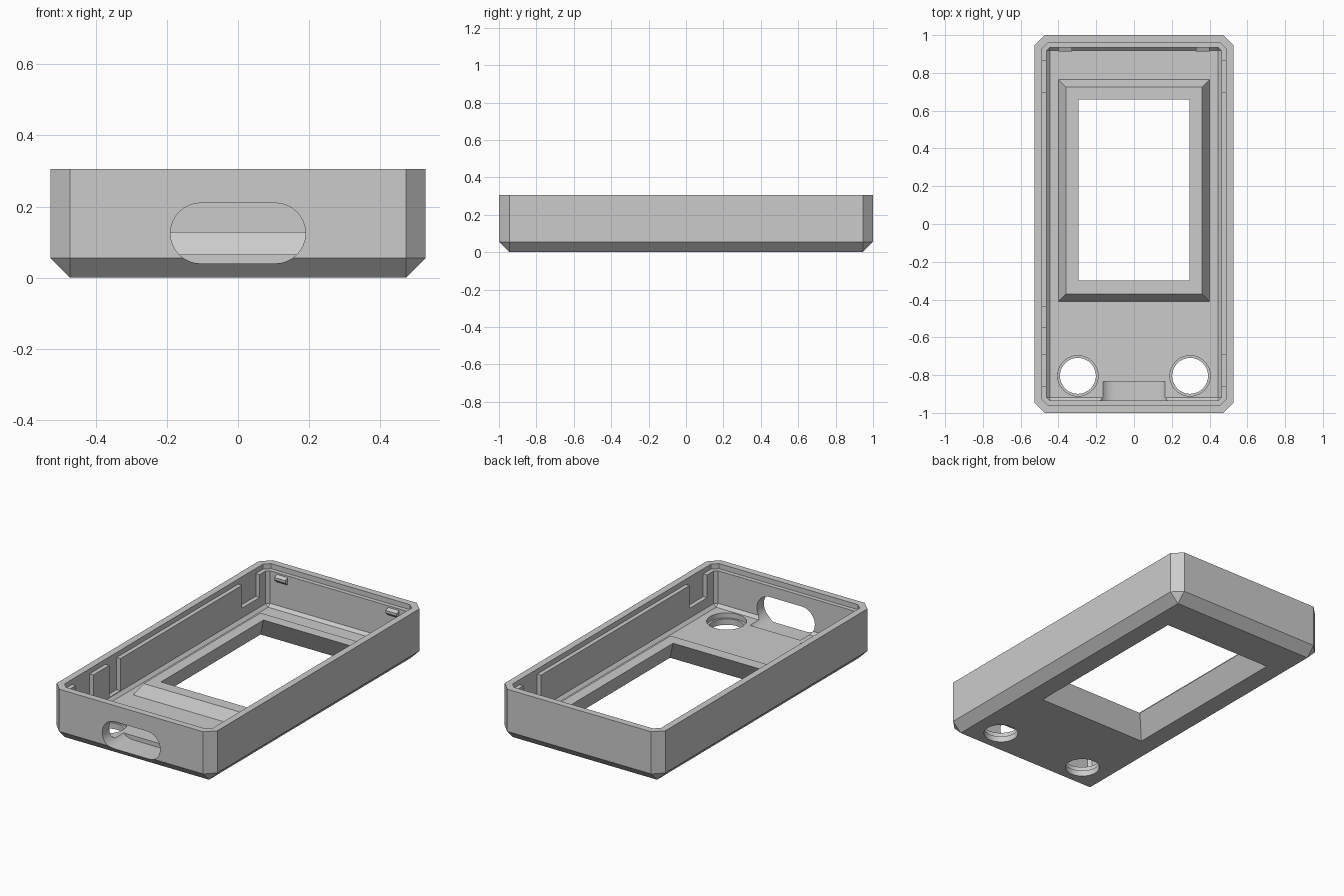
import bpy, bmesh, math
from mathutils import Matrix

HX, HY, TOP, CH = 0.527, 1.0, 0.305, 0.055   # outer half sizes, height, chamfer
WALL, LIP = 0.065, 0.04                      # wall thickness, rim thickness

if "Cube" in bpy.data.objects:
    bpy.data.objects.remove(bpy.data.objects["Cube"], do_unlink=True)

grey = bpy.data.materials.new("mid_grey")
grey.use_nodes = True
color = (0.6, 0.6, 0.6, 1)
grey.diffuse_color = color
grey.node_tree.nodes["Principled BSDF"].inputs["Base Color"].default_value = color


def add_object(name, bm):
    bmesh.ops.recalc_face_normals(bm, faces=bm.faces)
    mesh = bpy.data.meshes.new(name)
    bm.to_mesh(mesh)
    bm.free()
    mesh.materials.append(grey)
    obj = bpy.data.objects.new(name, mesh)
    bpy.context.collection.objects.link(obj)
    return obj


def hull(name, points):
    """Convex solid around the points, with flat faces merged."""
    bm = bmesh.new()
    for p in points:
        bm.verts.new(p)
    bmesh.ops.convex_hull(bm, input=bm.verts)
    bmesh.ops.dissolve_limit(bm, angle_limit=0.01, verts=bm.verts, edges=bm.edges)
    return add_object(name, bm)


def rect(x0, x1, y0, y1, z):
    return [(x, y, z) for x in (x0, x1) for y in (y0, y1)]


def ring(t, z):
    """Chamfered outline, set inward by t."""
    x, y, c = HX - t, HY - t, CH - t * (2 - math.sqrt(2))
    return [(sx * a, sy * b, z) for sx in (-1, 1) for sy in (-1, 1)
            for a, b in ((x - c, y), (x, y - c))]


def box(name, x0, x1, y0, y1, z0, z1):
    return hull(name, rect(x0, x1, y0, y1, z0) + rect(x0, x1, y0, y1, z1))


def cylinder(name, radius, x, y, z0, z1):
    bm = bmesh.new()
    bmesh.ops.create_cone(bm, cap_ends=True, segments=48, radius1=radius, radius2=radius,
                          depth=z1 - z0, matrix=Matrix.Translation((x, y, (z0 + z1) / 2)))
    return add_object(name, bm)


def combine(target, other, operation):
    """Apply a boolean and drop the helper solid."""
    mod = target.modifiers.new("combine", "BOOLEAN")
    mod.operation, mod.solver, mod.object = operation, "EXACT", other
    bpy.context.view_layer.update()
    graph = bpy.context.evaluated_depsgraph_get()
    mesh = bpy.data.meshes.new_from_object(target.evaluated_get(graph))
    target.modifiers.clear()
    target.data = mesh
    bpy.data.objects.remove(other, do_unlink=True)


def cut(other):
    combine(case, other, "DIFFERENCE")


# Outer shell with bottom and corner chamfers
case = hull("case_shell", ring(0, TOP) + ring(0, CH)
            + rect(CH - HX, HX - CH, CH - HY, HY - CH, 0))

# Cavity, with a matching small chamfer at the floor, and stepped rim
ix, iy = HX - WALL, HY - WALL
c = CH - WALL * (2 - math.sqrt(2))
cut(hull("cavity", ring(WALL, TOP + 0.1) + ring(WALL, WALL + c)
         + rect(c - ix, ix - c, c - iy, iy - c, WALL)))
cut(hull("rim_step", ring(LIP, TOP + 0.1) + ring(LIP, TOP - 0.03)))

# Raised screen frame and its tapered opening
combine(case, hull("screen_frame", rect(-0.4, 0.4, -0.41, 0.765, 0.03)
                   + rect(-0.4, 0.4, -0.41, 0.765, WALL)
                   + rect(-0.36, 0.36, -0.37, 0.725, 0.128)), "UNION")
taper = 0.065 / 0.128
low, high = 0.36 + 0.05 * taper, 0.295 - 0.05 * taper
cut(hull("screen_opening", [p for h, z in ((low, -0.05), (high, 0.178))
                            for p in rect(-h, h, -h - 0.005, h + 0.365, z)]))

# Rounded slot through the front wall and into the floor
r, zc = 0.085, 0.125
arc = [math.pi * i / 16 for i in range(17)]
cut(hull("front_slot", [(s * (0.105 + r * math.sin(a)), y, zc + r * math.cos(a))
                        for s in (-1, 1) for a in arc for y in (-1.1, -0.835)]))

# Two stepped button holes
for x in (-0.297, 0.297):
    cut(cylinder("button_hole", 0.095, x, -0.804, -0.1, 0.2))
    cut(cylinder("button_recess", 0.107, x, -0.804, 0.035, 0.2))

# Side notches in the walls, open at the rim
for s in (-1, 1):
    for y in (-0.775, 0.78):
        x0, x1 = sorted((s * 0.44, s * (HX - LIP)))
        cut(box("clip_notch", x0, x1, y - 0.082, y + 0.082, 0.14, TOP - 0.02))
cut(box("left_slot", LIP - HX, -0.44, -0.545, -0.44, 0.085, TOP - 0.02))

# Small catches on the back wall
for x in (-0.365, 0.365):
    profile = [(0.95, 0.22), (0.95, 0.265), (iy - 0.022, 0.255), (iy - 0.022, 0.24), (iy, 0.265), (iy, 0.22)]
    combine(case, hull("back_catch", [(x + d, y, z) for d in (-0.036, 0.036)
                                      for y, z in profile]), "UNION")

for obj in bpy.context.selected_objects:
    obj.select_set(False)
case.select_set(True)
bpy.context.view_layer.objects.active = case
bpy.ops.object.shade_smooth_by_angle(angle=math.radians(25))
